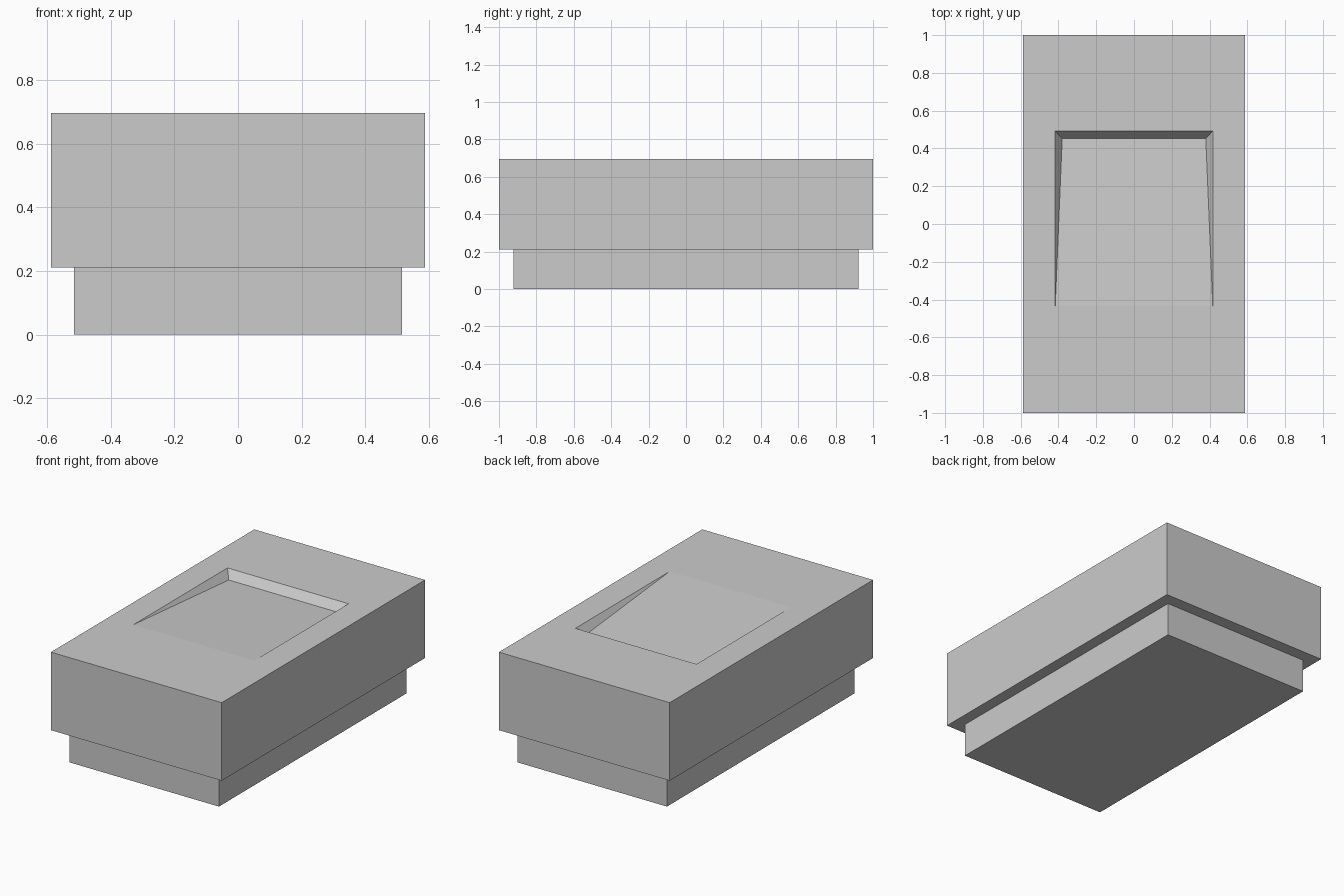
import bpy
import bmesh

default = bpy.data.objects.get("Cube")
if default:
    bpy.data.objects.remove(default, do_unlink=True)

# Single grey material
grey = bpy.data.materials.new("light_grey")
grey.use_nodes = True
grey.diffuse_color = (0.6, 0.6, 0.6, 1)
grey.node_tree.nodes["Principled BSDF"].inputs["Base Color"].default_value = (0.6, 0.6, 0.6, 1)


def finish(bm, name):
    bmesh.ops.recalc_face_normals(bm, faces=bm.faces)
    mesh = bpy.data.meshes.new(name)
    bm.to_mesh(mesh)
    bm.free()
    mesh.materials.append(grey)
    obj = bpy.data.objects.new(name, mesh)
    bpy.context.collection.objects.link(obj)
    return obj


def rectangle(bm, half_x, front, back, z_front, z_back):
    """Four verts, counter-clockwise from the front right corner."""
    return [bm.verts.new(co) for co in (
        (-half_x, front, z_front), (half_x, front, z_front),
        (half_x, back, z_back), (-half_x, back, z_back))]


def bridge(bm, a, b):
    for i in range(4):
        j = (i + 1) % 4
        bm.faces.new((a[i], a[j], b[j], b[i]))


STEP, TOP, DEPTH = 0.21, 0.696, 0.05

# Inset plinth
bm = bmesh.new()
low = rectangle(bm, 0.515, -0.923, 0.923, 0, 0)
high = rectangle(bm, 0.515, -0.923, 0.923, STEP, STEP)
bm.faces.new(low)
bm.faces.new(high)
bridge(bm, low, high)
finish(bm, "plinth")

# Main block with an opening in its top
bm = bmesh.new()
low = rectangle(bm, 0.588, -1, 1, STEP, STEP)
high = rectangle(bm, 0.588, -1, 1, TOP, TOP)
rim = rectangle(bm, 0.417, -0.435, 0.492, TOP, TOP)
bm.faces.new(low)
bridge(bm, low, high)
bridge(bm, high, rim)

# Ramped recess: floor slopes down to the back, walls taper inwards
deep_right = bm.verts.new((-0.38, 0.452, TOP - DEPTH))
deep_left = bm.verts.new((0.38, 0.452, TOP - DEPTH))
bm.faces.new((rim[0], rim[1], deep_left, deep_right))
bm.faces.new((rim[1], rim[2], deep_left))
bm.faces.new((rim[2], rim[3], deep_right, deep_left))
bm.faces.new((rim[3], rim[0], deep_right))
finish(bm, "block")
